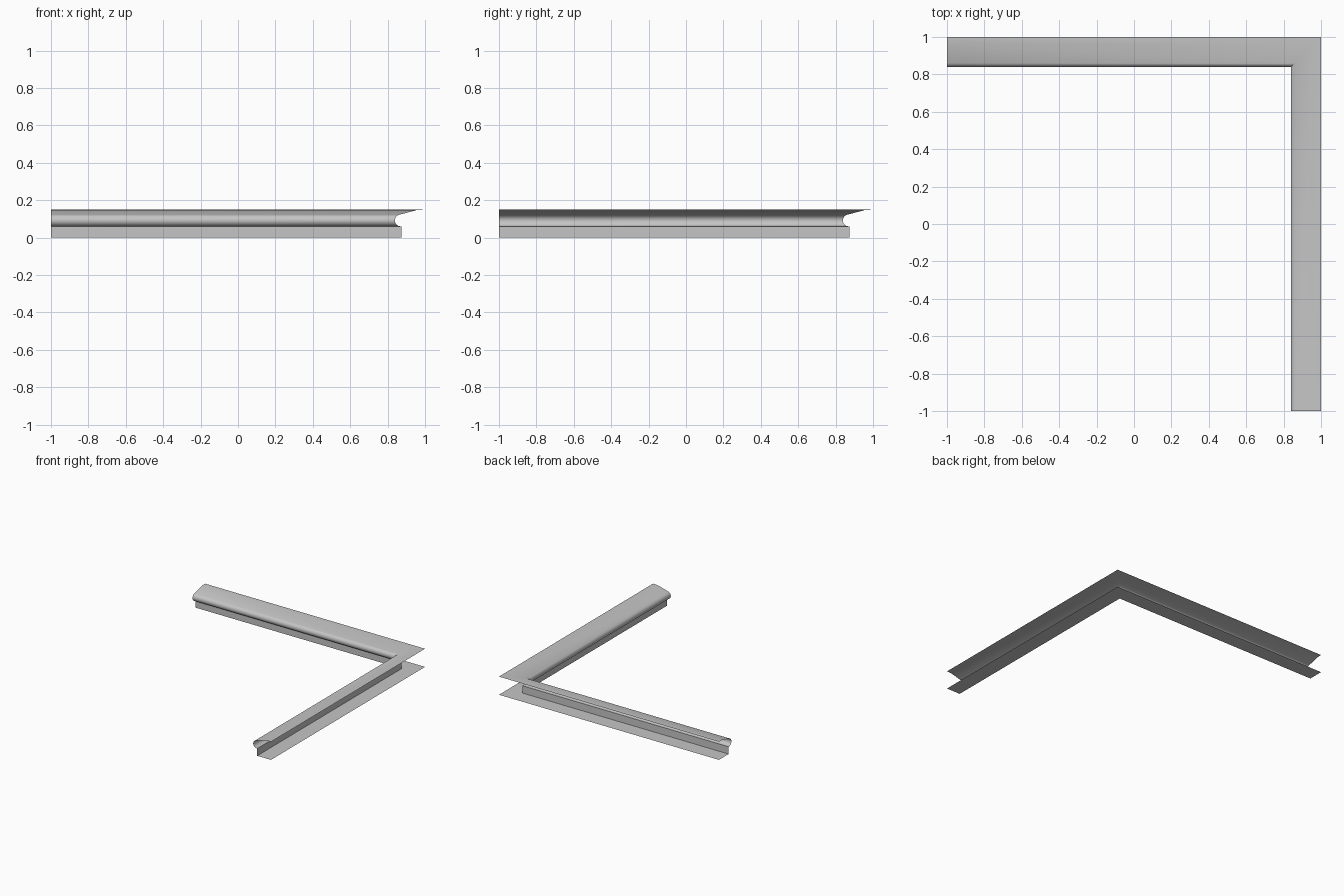
import bpy
import bmesh
from math import sin, cos, radians

cube = bpy.data.objects.get("Cube")
if cube:
    bpy.data.objects.remove(cube)

# One plain grey for the whole trim
GREY = (0.56, 0.56, 0.56, 1)
grey = bpy.data.materials.new("plain grey")
grey.use_nodes = True
grey.diffuse_color = GREY
grey.node_tree.nodes["Principled BSDF"].inputs["Base Color"].default_value = GREY


def mitred_strip(name, profile):
    """Sweep an open profile of (inset from outer edge, height) round the corner."""
    bm = bmesh.new()
    rows = []
    for inset, z in profile:
        edge = 1 - inset
        path = [(-1, edge, z), (edge, edge, z), (edge, -1, z)]
        rows.append([bm.verts.new(p) for p in path])
    for a, b in zip(rows, rows[1:]):
        for k in range(2):
            bm.faces.new((a[k], b[k], b[k + 1], a[k + 1]))
    mesh = bpy.data.meshes.new(name)
    bm.to_mesh(mesh)
    bm.free()
    mesh.materials.append(grey)
    obj = bpy.data.objects.new(name, mesh)
    bpy.context.collection.objects.link(obj)
    bpy.ops.object.select_all(action="DESELECT")
    obj.select_set(True)
    bpy.context.view_layer.objects.active = obj
    bpy.ops.object.shade_smooth_by_angle(angle=radians(35))
    return obj


# Sloping top lip that rolls over into a rounded bead
BEAD_INSET, BEAD_Z, BEAD_R = 0.13, 0.0915, 0.0315
STEPS = 14
lip = [(0, 0.149), (0.04, 0.148)]
for i in range(STEPS + 1):
    t = radians(75 - 165 * i / STEPS)
    lip.append((BEAD_INSET + BEAD_R * cos(t), BEAD_Z + BEAD_R * sin(t)))
lip.append((0.125, 0.06))
mitred_strip("top_lip_and_bead", lip)

# Upright web and the flat flange it stands on
mitred_strip("web_and_base_flange", [(0.125, 0.06), (0.125, 0), (0, 0)])
